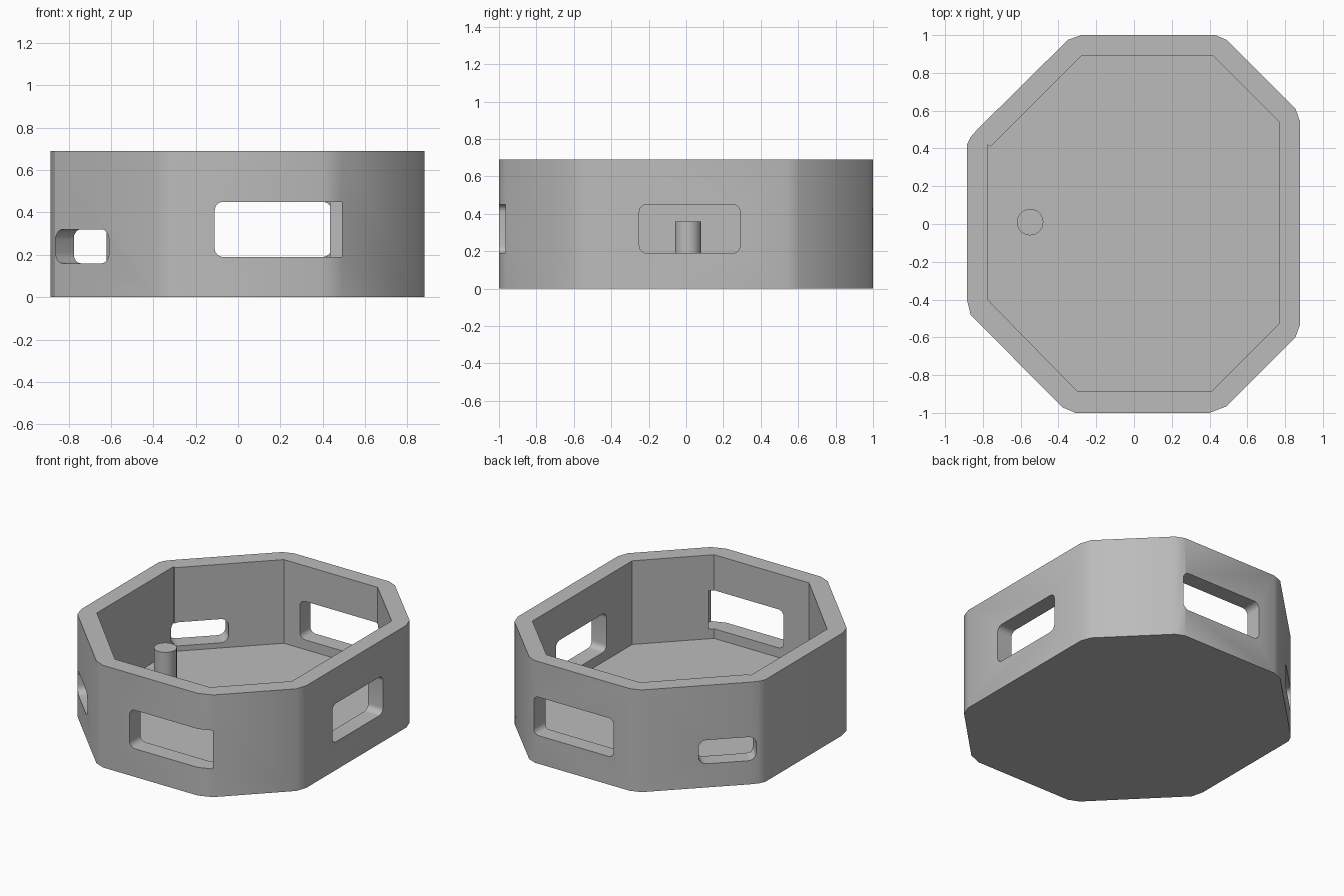
import bpy, bmesh, math
from mathutils import Matrix, Vector

cube = bpy.data.objects.get("Cube")
if cube:
    bpy.data.objects.remove(cube, do_unlink=True)

HEIGHT, FLOOR = 0.69, 0.125

grey = bpy.data.materials.new("plain grey")
grey.use_nodes = True
GREY = (0.5, 0.5, 0.5, 1)
grey.diffuse_color = GREY
grey.node_tree.nodes["Principled BSDF"].inputs["Base Color"].default_value = GREY


def prism(name, outline, low, high, matrix=Matrix()):
    """Extrude a flat outline along local z, then place it."""
    bm = bmesh.new()
    face = bm.faces.new([bm.verts.new((x, y, low)) for x, y in outline])
    out = bmesh.ops.extrude_face_region(bm, geom=[face])
    top = [v for v in out["geom"] if isinstance(v, bmesh.types.BMVert)]
    bmesh.ops.translate(bm, verts=top, vec=(0, 0, high - low))
    bmesh.ops.recalc_face_normals(bm, faces=bm.faces)
    bm.transform(matrix)
    mesh = bpy.data.meshes.new(name)
    bm.to_mesh(mesh)
    bm.free()
    mesh.materials.append(grey)
    obj = bpy.data.objects.new(name, mesh)
    bpy.context.collection.objects.link(obj)
    return obj


def rounded(width, height, radius, square_right=False):
    """Rounded rectangle; the right-hand end may stay square."""
    pts = []
    for i, (sx, sy) in enumerate([(1, 1), (-1, 1), (-1, -1), (1, -1)]):
        if square_right and sx > 0:
            pts.append((width / 2, sy * height / 2))
            continue
        cx, cy = sx * (width / 2 - radius), sy * (height / 2 - radius)
        for k in range(7):
            a = math.pi / 2 * (i + k / 6)
            pts.append((cx + radius * math.cos(a), cy + radius * math.sin(a)))
    return pts


def cut(body, cutter):
    """Subtract the cutter and remove it."""
    cutter.hide_render = True
    mod = body.modifiers.new("cut", "BOOLEAN")
    mod.operation, mod.solver, mod.object = "DIFFERENCE", "EXACT", cutter
    bpy.context.view_layer.objects.active = body
    bpy.ops.object.modifier_apply(modifier=mod.name)
    bpy.data.objects.remove(cutter, do_unlink=True)


def window(x, y, z, angle, outline):
    """Cut an opening through the wall whose outward direction is angle."""
    out = Vector((math.cos(angle), math.sin(angle), 0))
    side = Vector((-out.y, out.x, 0))
    m = Matrix((side, (0, 0, 1), out)).transposed().to_4x4()
    m.translation = (x, y, z)
    cut(body, prism("opening_cutter", outline, -0.14, 0.1, m))


# Eight-sided tray with softened corners
outer = [(-0.28, 1), (-0.35, 0.975), (-0.83, 0.5), (-0.865, 0.46), (-0.885, 0.42),
         (-0.885, -0.4), (-0.865, -0.48), (-0.38, -0.97), (-0.31, -1),
         (0.4, -1), (0.49, -0.965), (0.855, -0.6), (0.88, -0.53),
         (0.88, 0.54), (0.855, 0.61), (0.49, 0.975), (0.43, 1)]
inner = [(-0.28, 0.89), (-0.76, 0.41), (-0.775, 0.42), (-0.775, -0.4), (-0.3, -0.885),
         (0.41, -0.885), (0.77, -0.525), (0.77, 0.54), (0.42, 0.89)]
body = prism("tray", outer, 0, HEIGHT)
cut(body, prism("cavity_cutter", inner, FLOOR, HEIGHT + 0.1))

# Large windows: front, right-hand side and back
window(0.19, -1, 0.32, -math.pi / 2, rounded(0.6, 0.26, 0.04, True))
window(0.88, 0.02, 0.32, 0, rounded(0.54, 0.26, 0.04))
window(0.14, 1, 0.32, math.pi / 2, rounded(0.6, 0.26, 0.04))

# Small slots in the two slanted walls
for y, a in ((-0.61, -0.75), (0.605, 0.75)):
    window(-0.735, y, 0.24, a * math.pi, rounded(0.36, 0.16, 0.05))

# Round post on the floor
circle = [(0.07 * math.cos(math.tau * i / 40), 0.07 * math.sin(math.tau * i / 40))
          for i in range(40)]
post = prism("post", circle, FLOOR - 0.01, 0.36, Matrix.Translation((-0.55, 0.01, 0)))

bpy.ops.object.select_all(action="DESELECT")
for obj in (body, post):
    obj.select_set(True)
bpy.context.view_layer.objects.active = body
bpy.ops.object.shade_smooth_by_angle(angle=math.radians(30))
